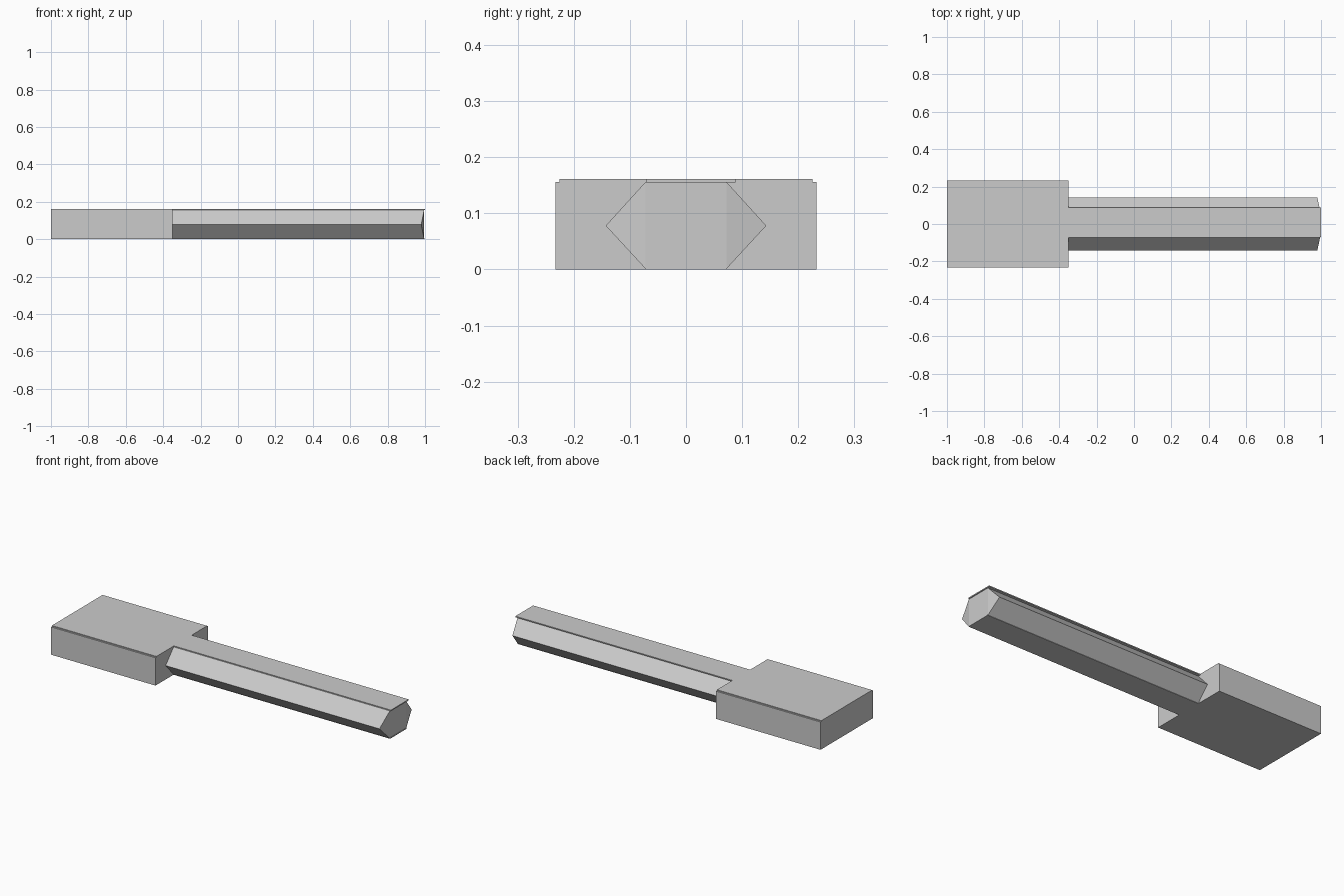
import bpy
import bmesh

if "Cube" in bpy.data.objects:
    bpy.data.objects.remove(bpy.data.objects["Cube"])


def prism(name, outline, axis, start, end):
    """Extrude a 2D outline along x (outline is y,z) or z (outline is x,y)."""
    def place(p, t):
        return (t, p[0], p[1]) if axis == 'x' else (p[0], p[1], t)
    bm = bmesh.new()
    face = bm.faces.new([bm.verts.new(place(p, start)) for p in outline])
    extruded = bmesh.ops.extrude_face_region(bm, geom=[face])
    for v in extruded['geom']:
        if isinstance(v, bmesh.types.BMVert):
            v.co['xyz'.index(axis)] = end
    bmesh.ops.recalc_face_normals(bm, faces=bm.faces)
    mesh = bpy.data.meshes.new(name)
    bm.to_mesh(mesh)
    bm.free()
    obj = bpy.data.objects.new(name, mesh)
    bpy.context.collection.objects.link(obj)
    return obj


def t_outline(wide, low, high, tip):
    """T-shaped plan: wide head, then a narrow strip to the tip."""
    return [(-1, -wide), (-0.35, -wide), (-0.35, low), (tip, low),
            (tip, high), (-0.35, high), (-0.35, wide), (-1, wide)]


# Head block
prism("head_block", [(-0.233, 0), (0.233, 0), (0.233, 0.156), (-0.233, 0.156)],
      'x', -1, -0.35)

# Six-sided shaft, its side corners pulled back to bevel the tip
shaft = prism("shaft", [(-0.072, 0.001), (0.072, 0.001), (0.143, 0.078),
                        (0.072, 0.156), (-0.072, 0.156), (-0.143, 0.078)],
              'x', -0.36, 0.995)
bm = bmesh.new()
bm.from_mesh(shaft.data)
for v in bm.verts:
    if v.co.x > 0.9 and abs(v.co.y) > 0.1:
        v.co.x = 0.98
# Split the tip into a flat middle and two slanted side triangles
for s in (-1, 1):
    pair = [v for v in bm.verts if v.co.x > 0.99 and v.co.y * s > 0]
    bmesh.ops.connect_verts(bm, verts=pair)
bmesh.ops.recalc_face_normals(bm, faces=bm.faces)
bm.to_mesh(shaft.data)
bm.free()

# Thin cover plates above and below
prism("top_plate", t_outline(0.225, -0.07, 0.088, 1.0), 'z', 0.155, 0.161)
prism("bottom_plate", t_outline(0.232, -0.073, 0.073, 0.997), 'z', 0, 0.005)
